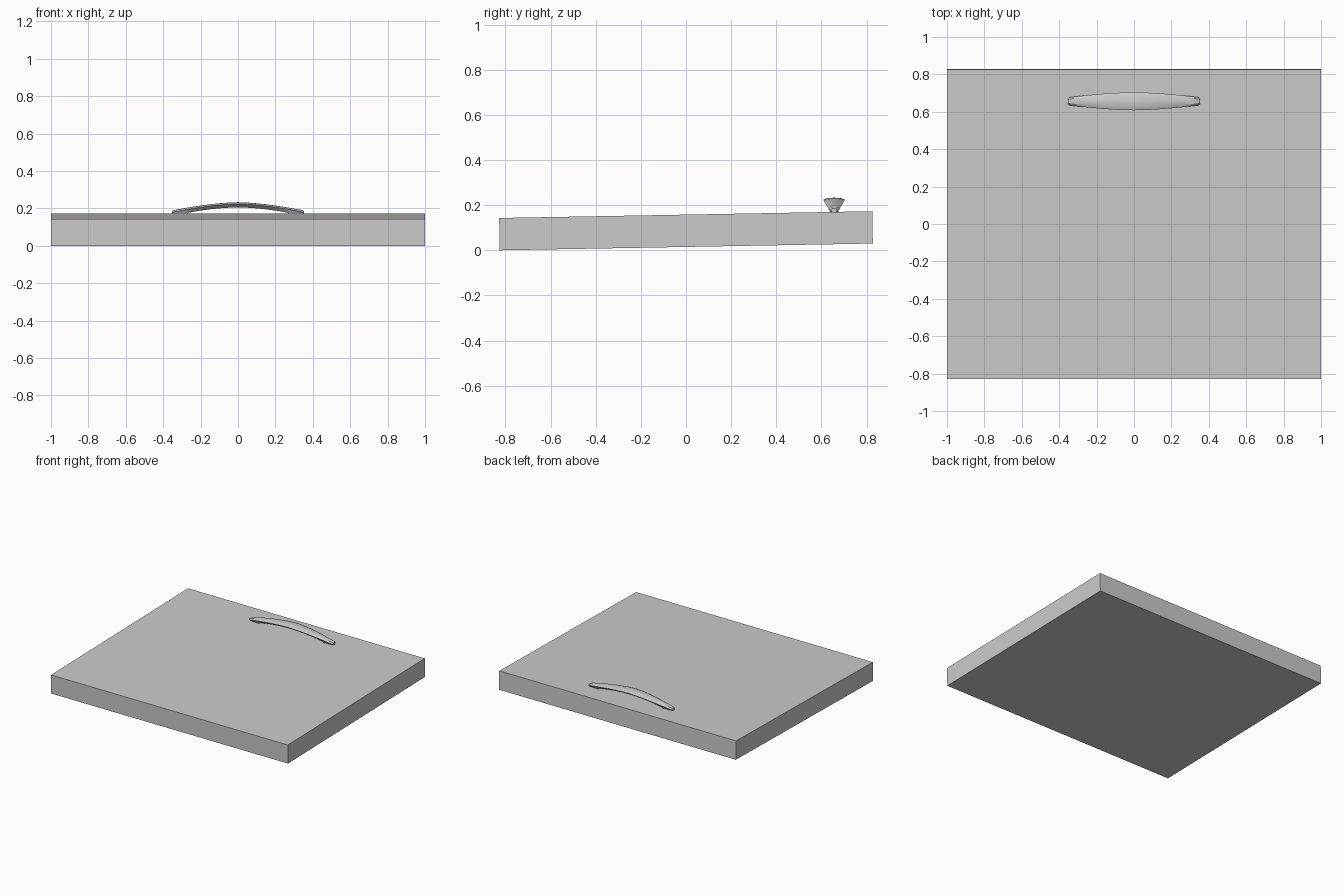
import bpy, bmesh, math
from mathutils import Matrix

if "Cube" in bpy.data.objects:
    bpy.data.objects.remove(bpy.data.objects["Cube"])

TILT = math.atan2(0.03, 1.653)
THICK = 0.143


def add_object(name, bm):
    bmesh.ops.recalc_face_normals(bm, faces=bm.faces[:])
    mesh = bpy.data.meshes.new(name)
    bm.to_mesh(mesh)
    bm.free()
    obj = bpy.data.objects.new(name, mesh)
    bpy.context.collection.objects.link(obj)
    return obj


# Slightly tilted flat panel
bm = bmesh.new()
bmesh.ops.create_cube(bm, size=1, matrix=Matrix.Diagonal((2, 1.653, THICK, 1)))
bm.transform(Matrix.Translation((0, 0, 0.015 + THICK / 2)) @ Matrix.Rotation(TILT, 4, 'X'))
add_object("door_panel", bm)


# Cross-section of the bowed handle at distance x from its middle
def section(x):
    d = abs(x)
    half = 0.048 - 0.026 * (d / 0.34) ** 1.7
    top = 0.233 - 0.042 * (d / 0.34) ** 1.6
    bottom = 0.205 - 0.028 * (d / 0.265) ** 1.8 if d < 0.266 else 0.168
    if d > 0.345:
        half *= 0.7
        top -= 0.003
    shoulder = max(top - 0.009, bottom + 0.005)
    return [(-0.5 * half, bottom), (0.5 * half, bottom), (half, shoulder),
            (0.6 * half, top - 0.001), (0, top),
            (-0.6 * half, top - 0.001), (-half, shoulder)]


# Handle lofted end to end, with feet set into the panel
side = [0.05, 0.1, 0.15, 0.2, 0.24, 0.265, 0.272, 0.31, 0.343, 0.354]
stations = [-x for x in reversed(side)] + [0] + side
bm = bmesh.new()
rings = [[bm.verts.new((x, 0.656 + y, z)) for y, z in section(x)] for x in stations]
for a, b in zip(rings, rings[1:]):
    for i in range(len(a)):
        j = (i + 1) % len(a)
        bm.faces.new((a[i], a[j], b[j], b[i]))
bm.faces.new(rings[0])
bm.faces.new(rings[-1])
handle = add_object("handle", bm)
bpy.context.view_layer.objects.active = handle
handle.select_set(True)
bpy.ops.object.shade_smooth_by_angle(angle=math.radians(30))
